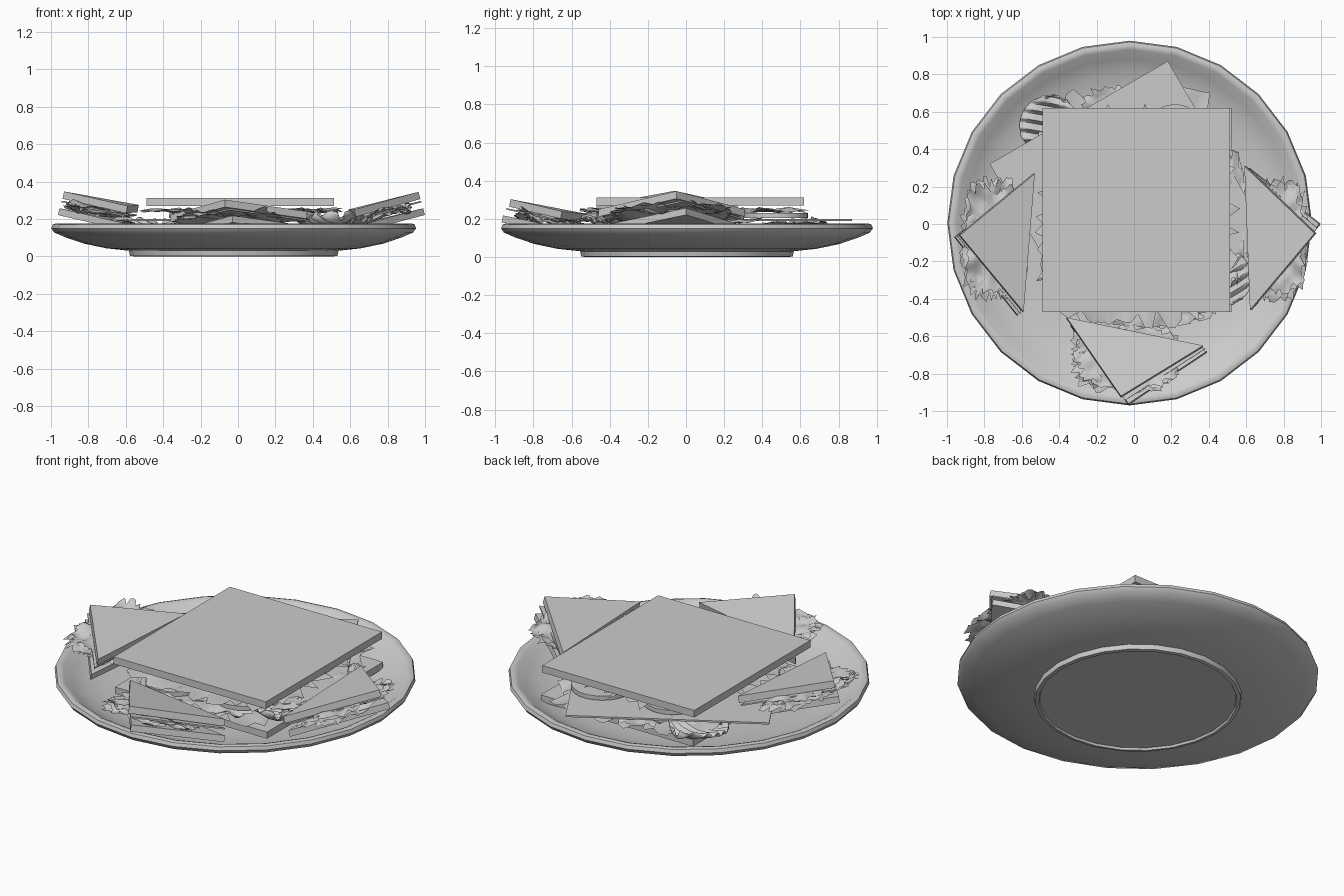
import bpy, bmesh, math, random
from mathutils import Vector, Matrix, noise

random.seed(4)
if "Cube" in bpy.data.objects:
    bpy.data.objects.remove(bpy.data.objects["Cube"])

grey = bpy.data.materials.new("plain_grey")
grey.use_nodes = True
COLOUR = (0.6, 0.6, 0.6, 1)
grey.diffuse_color = COLOUR
grey.node_tree.nodes["Principled BSDF"].inputs["Base Color"].default_value = COLOUR


def finish(name, bm, smooth=None):
    mesh = bpy.data.meshes.new(name)
    bm.to_mesh(mesh)
    bm.free()
    mesh.materials.append(grey)
    obj = bpy.data.objects.new(name, mesh)
    bpy.context.collection.objects.link(obj)
    if smooth:
        bpy.ops.object.select_all(action='DESELECT')
        obj.select_set(True)
        bpy.context.view_layer.objects.active = obj
        bpy.ops.object.shade_smooth_by_angle(angle=math.radians(smooth))
    return obj


def slab(name, points, thickness):
    """Flat slice: outline of the top face, thickened downwards."""
    bm = bmesh.new()
    top = bm.faces.new([bm.verts.new(p) for p in points])
    top.normal_update()
    if top.normal.z < 0:
        top.normal_flip()
    down = -top.normal * thickness
    ext = bmesh.ops.extrude_face_region(bm, geom=[top], use_keep_orig=True)
    new = [g for g in ext["geom"] if isinstance(g, bmesh.types.BMVert)]
    bmesh.ops.translate(bm, verts=new, vec=down)
    bmesh.ops.recalc_face_normals(bm, faces=bm.faces)
    return finish(name, bm)


def square(name, cx, cy, top, w, d, thickness, angle=0):
    rot = Matrix.Rotation(math.radians(angle), 3, 'Z')
    corners = [(-w, -d), (w, -d), (w, d), (-w, d)]
    pts = [rot @ Vector((x / 2, y / 2, 0)) + Vector((cx, cy, top)) for x, y in corners]
    return slab(name, pts, thickness)


def leaf(name, centre, rx, ry, normal=(0, 0, 1), ruffle=0.02, segs=88, rings=9):
    """Crumpled lettuce sheet with a ragged edge, lying on a tilted plane."""
    n = Vector(normal).normalized()
    c = Vector(centre)
    seed = Vector((random.uniform(0, 50), random.uniform(0, 50), 0))
    edge = [random.uniform(0.85, 1.04) for _ in range(segs)]
    bm = bmesh.new()
    mid = bm.verts.new(c)
    prev = None
    for r in range(1, rings + 1):
        t = r / rings
        ring = []
        for s in range(segs):
            a = 2 * math.pi * s / segs
            # squarish outline, ragged only towards the rim
            k = t / (abs(math.cos(a)) ** 3.5 + abs(math.sin(a)) ** 3.5) ** (1 / 3.5)
            k *= 1 + (edge[s] - 1) * t ** 4
            x, y = rx * k * math.cos(a), ry * k * math.sin(a)
            h = noise.noise(Vector((x * 13, y * 13, 0)) + seed) * ruffle
            z = -(n.x * x + n.y * y) / n.z + h * (0.4 + 0.6 * t)
            ring.append(bm.verts.new(c + Vector((x, y, z))))
        for s in range(segs):
            e = (s + 1) % segs
            if prev:
                bm.faces.new((prev[s], ring[s], ring[e], prev[e]))
            else:
                bm.faces.new((mid, ring[s], ring[e]))
        prev = ring
    return finish(name, bm, 50)


def disc(name, x, y, z, r, depth):
    bm = bmesh.new()
    bmesh.ops.create_cone(bm, cap_ends=True, segments=32, radius1=r, radius2=r,
                          depth=depth, matrix=Matrix.Translation((x, y, z)))
    return finish(name, bm, 40)


def crisp(name, x, y, z, r, angle, tilt):
    """Ridged round crisp made of corrugated strips."""
    bm = bmesh.new()
    place = (Matrix.Translation((x, y, z)) @ Matrix.Rotation(math.radians(angle), 4, 'Z')
             @ Matrix.Rotation(math.radians(tilt), 4, 'X'))
    rows, prev = 30, None
    for i in range(rows + 1):
        v = -0.99 + 1.98 * i / rows
        half = r * math.sqrt(1 - v * v)
        wave = 0.012 * math.sin(v * math.pi * 6)
        row = [bm.verts.new(place @ Vector((half * u, r * v, wave + 0.04 * u * u)))
               for u in (-1, -0.5, 0, 0.5, 1)]
        if prev:
            for j in range(4):
                bm.faces.new((prev[j], prev[j + 1], row[j + 1], row[j]))
        prev = row
    obj = finish(name, bm, 50)
    solid = obj.modifiers.new("thickness", 'SOLIDIFY')
    solid.thickness = 0.008
    return obj


def quarter(side, upper, lower, centre, rx, ry):
    """Tilted triangular sandwich: two breads with filling between."""
    slab(side + "_quarter_top_bread", upper, 0.04)
    slab(side + "_quarter_bottom_bread", lower, 0.037)
    mid = [(Vector(a) * 0.45 + Vector(b) * 0.55) for a, b in zip(upper, lower)]
    n = (mid[1] - mid[0]).cross(mid[2] - mid[0]).normalized()
    if n.z < 0:
        n = -n
    x, y = centre
    z = mid[0].z - (n.x * (x - mid[0].x) + n.y * (y - mid[0].y)) / n.z
    slab(side + "_quarter_ham", mid, 0.008)
    for i, dz in enumerate((-0.026, -0.012, 0.004)):
        leaf(f"{side}_quarter_lettuce_{i + 1}", (x, y, z + dz), rx * (1 - 0.06 * i),
             ry * (1 - 0.05 * i), n, 0.035)


# Plate: turned profile with a foot and rounded rim
profile = [(0, 0.012), (0.53, 0.012), (0.535, 0), (0.555, 0.003), (0.56, 0.03),
           (0.68, 0.043), (0.8, 0.068), (0.9, 0.102), (0.96, 0.128), (0.975, 0.15),
           (0.968, 0.17), (0.95, 0.176), (0.928, 0.168), (0.88, 0.13), (0.8, 0.095),
           (0.7, 0.07), (0.56, 0.055), (0, 0.055)]
bm = bmesh.new()
verts = [bm.verts.new((0, -r, z)) for r, z in profile]
edges = [bm.edges.new(pair) for pair in zip(verts, verts[1:])]
bmesh.ops.spin(bm, geom=verts + edges, axis=(0, 0, 1), cent=(0, 0, 0),
               steps=24, angle=2 * math.pi)
bmesh.ops.remove_doubles(bm, verts=bm.verts, dist=0.0005)
bmesh.ops.recalc_face_normals(bm, faces=bm.faces)
plate = finish("plate", bm, 40)
plate.location = (-0.023, 0.005, 0)

# Central sandwich
square("bottom_bread", 0.02, 0.075, 0.135, 1.0, 1.09, 0.04)
leaf("lower_lettuce", (0.02, 0.1, 0.155), 0.55, 0.64, ruffle=0.035)
square("cheese_slice", -0.02, 0.12, 0.2, 1.1, 1.1, 0.01, 30)
for i, (x, y) in enumerate([(0.22, 0.47), (-0.15, -0.36), (-0.2, 0.4), (0.25, -0.3)]):
    disc(f"tomato_slice_{i + 1}", x, y, 0.217, 0.17, 0.025)
leaf("upper_lettuce", (0.02, 0.04, 0.245), 0.53, 0.58, ruffle=0.03)
leaf("back_lettuce", (-0.06, 0.58, 0.175), 0.22, 0.16, ruffle=0.03)
leaf("left_lettuce", (0.5, 0.03, 0.19), 0.1, 0.36, ruffle=0.04)
leaf("front_lettuce", (0.1, -0.44, 0.2), 0.28, 0.11, ruffle=0.04)
square("top_bread", 0.012, 0.075, 0.312, 1.0, 1.09, 0.042)

# Ridged crisps
crisp("back_crisp", -0.45, 0.53, 0.145, 0.16, -12, 8)
crisp("front_crisp", 0.48, -0.29, 0.175, 0.15, 30, -8)

# Three quarter sandwiches leaning on the rim
quarter("right",
        [(-0.53, 0.27, 0.275), (-0.93, -0.06, 0.347), (-0.59, -0.47, 0.27)],
        [(-0.55, 0.25, 0.18), (-0.955, -0.07, 0.257), (-0.62, -0.49, 0.18)],
        (-0.75, -0.08), 0.18, 0.33)
quarter("left",
        [(0.59, 0.31, 0.25), (0.965, -0.05, 0.345), (0.62, -0.46, 0.25)],
        [(0.61, 0.3, 0.165), (0.99, 0.0, 0.257), (0.64, -0.44, 0.165)],
        (0.76, -0.08), 0.17, 0.33)
quarter("front",
        [(-0.36, -0.5, 0.222), (0.37, -0.65, 0.24), (-0.07, -0.92, 0.303)],
        [(-0.34, -0.54, 0.135), (0.39, -0.68, 0.16), (-0.03, -0.96, 0.218)],
        (-0.04, -0.71), 0.3, 0.19)
